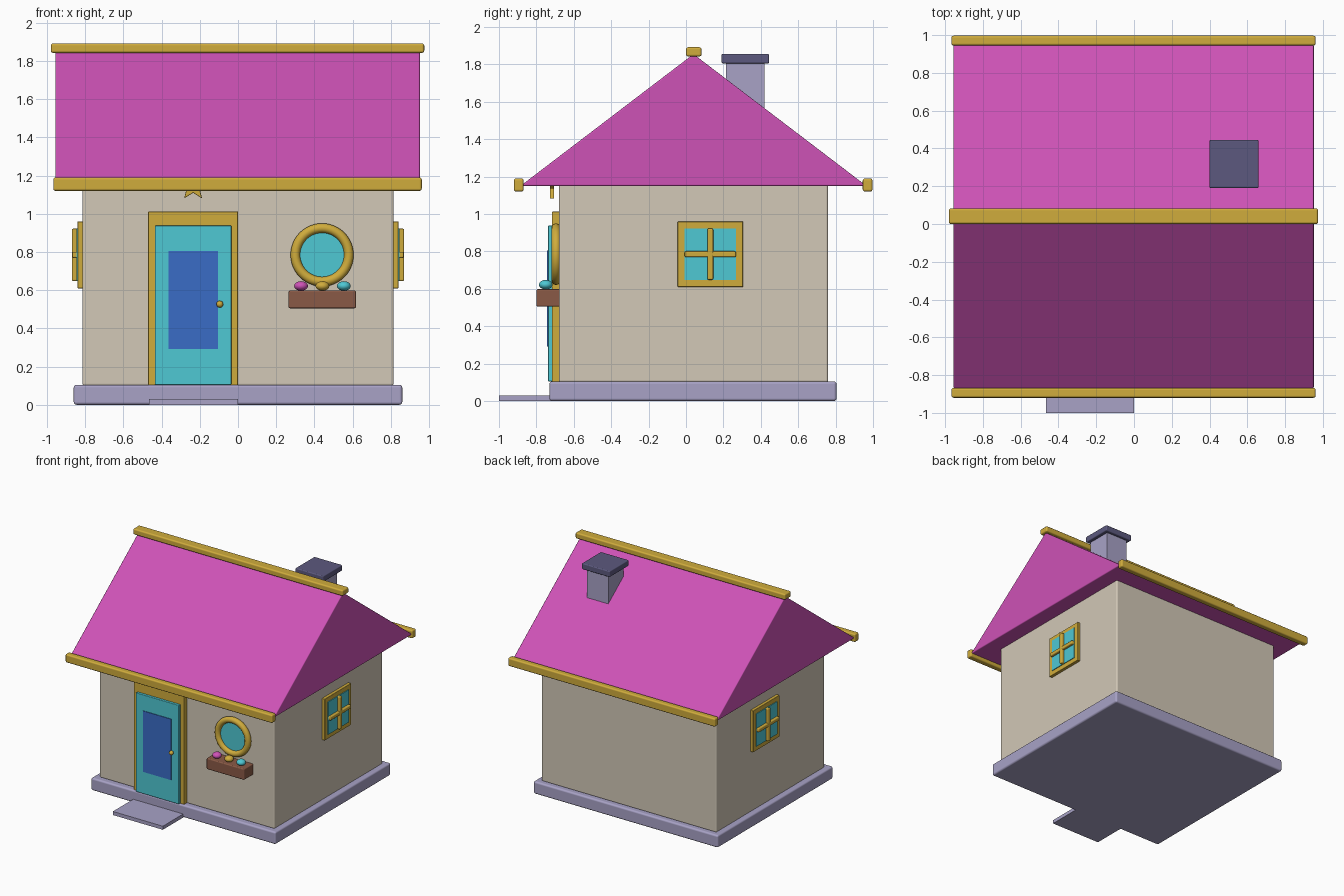
import bpy, bmesh, math
from mathutils import Matrix

cube = bpy.data.objects.get("Cube")
if cube:
    bpy.data.objects.remove(cube, do_unlink=True)


def material(name, r, g, b):
    """Flat material from 0-255 display values."""
    lin = [((c / 255 + 0.055) / 1.055) ** 2.4 for c in (r, g, b)]
    m = bpy.data.materials.new(name)
    m.use_nodes = True
    m.diffuse_color = (*lin, 1)
    m.node_tree.nodes["Principled BSDF"].inputs["Base Color"].default_value = (*lin, 1)
    return m


CREAM = material("cream wall", 210, 200, 183)
PINK = material("magenta", 206, 82, 182)
GOLD = material("gold", 208, 172, 60)
TEAL = material("teal", 78, 200, 212)
BLUE = material("blue", 58, 108, 198)
STONE = material("lavender stone", 168, 162, 198)
SLATE = material("dark slate", 92, 89, 126)
BROWN = material("brown wood", 138, 90, 70)


def finish(name, bm, mat, bevel=0.0):
    """Turn a bmesh into a shaded, optionally bevelled object."""
    bmesh.ops.recalc_face_normals(bm, faces=bm.faces)
    mesh = bpy.data.meshes.new(name)
    bm.to_mesh(mesh)
    bm.free()
    mesh.materials.append(mat)
    ob = bpy.data.objects.new(name, mesh)
    bpy.context.collection.objects.link(ob)
    bpy.ops.object.select_all(action="DESELECT")
    ob.select_set(True)
    bpy.context.view_layer.objects.active = ob
    bpy.ops.object.shade_smooth_by_angle(angle=math.radians(35))
    if bevel:
        mod = ob.modifiers.new("soft edges", "BEVEL")
        mod.width, mod.segments = bevel, 3
        mod.limit_method = "ANGLE"
        mod.harden_normals = True
    return ob


def box(name, xs, ys, zs, mat, bevel=0.0):
    bm = bmesh.new()
    bmesh.ops.create_cube(bm, size=1)
    for v in bm.verts:
        for i, (lo, hi) in enumerate((xs, ys, zs)):
            v.co[i] = lo if v.co[i] < 0 else hi
    return finish(name, bm, mat, bevel)


def prism(name, points, depth, place, mat, bevel=0.0):
    """Extrude an outline given in a plane; place maps (u, v, d) to x, y, z."""
    bm = bmesh.new()
    face = bm.faces.new([bm.verts.new(place(u, v, depth[0])) for u, v in points])
    ext = bmesh.ops.extrude_face_region(bm, geom=[face])
    shift = place(0, 0, depth[1])
    base = place(0, 0, depth[0])
    delta = [a - b for a, b in zip(shift, base)]
    verts = [g for g in ext["geom"] if isinstance(g, bmesh.types.BMVert)]
    bmesh.ops.translate(bm, verts=verts, vec=delta)
    return finish(name, bm, mat, bevel)


def ball(name, centre, radii, mat):
    bm = bmesh.new()
    bmesh.ops.create_uvsphere(bm, u_segments=20, v_segments=12, radius=1)
    bm.transform(Matrix.Translation(centre) @ Matrix.Diagonal((*radii, 1)))
    return finish(name, bm, mat)


# Foundation, step and walls
box("foundation", (-0.86, 0.86), (-0.73, 0.805), (0, 0.105), STONE, 0.015)
box("front_step", (-0.465, 0), (-1, -0.6), (0, 0.03), STONE)
box("walls", (-0.815, 0.815), (-0.68, 0.76), (0.1, 1.16), CREAM, 0.012)

# Roof with gold trim
prism("roof", [(-0.885, 1.15), (0.965, 1.15), (0.04, 1.855)], (-0.955, 0.952),
      lambda u, v, d: (d, u, v), PINK, 0.008)
box("ridge_trim", (-0.98, 0.975), (0, 0.083), (1.842, 1.892), GOLD, 0.012)
for side, ys in (("front", (-0.92, -0.868)), ("back", (0.945, 0.997))):
    box(side + "_eave_trim", (-0.967, 0.962), ys, (1.12, 1.19), GOLD, 0.012)

# Chimney
box("chimney", (0.43, 0.63), (0.215, 0.42), (1.4, 1.81), STONE)
box("chimney_cap", (0.40, 0.66), (0.19, 0.445), (1.805, 1.856), SLATE, 0.008)

# Front door
box("door_frame", (-0.47, 0), (-0.717, -0.67), (0.103, 1.012), GOLD, 0.004)
box("door", (-0.435, -0.035), (-0.738, -0.67), (0.105, 0.938), TEAL, 0.004)
box("door_panel", (-0.365, -0.105), (-0.743, -0.735), (0.292, 0.805), BLUE)
ball("door_knob", (-0.095, -0.752, 0.527), (0.018, 0.018, 0.018), GOLD)

# Star above the door
star = []
for i in range(10):
    r = 0.035 if i % 2 else 0.08
    a = math.pi / 2 + i * math.pi / 5
    star.append((-0.235 + r * math.cos(a), 1.145 + r * math.sin(a)))
prism("door_star", star, (-0.728, -0.705), lambda u, v, d: (u, d, v), GOLD, 0.003)

# Round front window: pane and swept ring
cx, cz = 0.44, 0.785
disc = [(cx + 0.13 * math.cos(i * math.pi / 24), cz + 0.13 * math.sin(i * math.pi / 24))
        for i in range(48)]
prism("round_pane", disc, (-0.695, -0.67), lambda u, v, d: (u, d, v), TEAL)
bpy.ops.mesh.primitive_torus_add(major_radius=0.14, minor_radius=0.025,
                                 major_segments=48, minor_segments=12,
                                 location=(cx, -0.695, cz), rotation=(math.pi / 2, 0, 0))
ring = bpy.context.object
ring.name = "round_window_ring"
ring.data.materials.append(GOLD)
bpy.ops.object.shade_smooth()

# Flower box
box("flower_box", (0.265, 0.617), (-0.8, -0.67), (0.505, 0.598), BROWN, 0.008)
for i, mat in enumerate((PINK, GOLD, TEAL)):
    ball(f"flower_{i + 1}", (0.33 + i * 0.112, -0.75, 0.622), (0.036, 0.036, 0.025), mat)

# Side windows, mirrored across x
for name, s in (("left", 1), ("right", -1)):
    def out(a, b):
        return tuple(sorted((s * a, s * b)))
    wy, wz = 0.13, 0.785
    box(name + "_window_frame", out(0.8, 0.84), (wy - 0.175, wy + 0.175),
        (wz - 0.175, wz + 0.175), GOLD, 0.004)
    box(name + "_window_pane", out(0.81, 0.846), (wy - 0.137, wy + 0.137),
        (wz - 0.137, wz + 0.137), TEAL)
    box(name + "_window_upright", out(0.835, 0.87), (wy - 0.016, wy + 0.016),
        (wz - 0.137, wz + 0.137), GOLD, 0.008)
    box(name + "_window_crossbar", out(0.835, 0.868), (wy - 0.137, wy + 0.137),
        (wz - 0.016, wz + 0.016), GOLD, 0.008)
